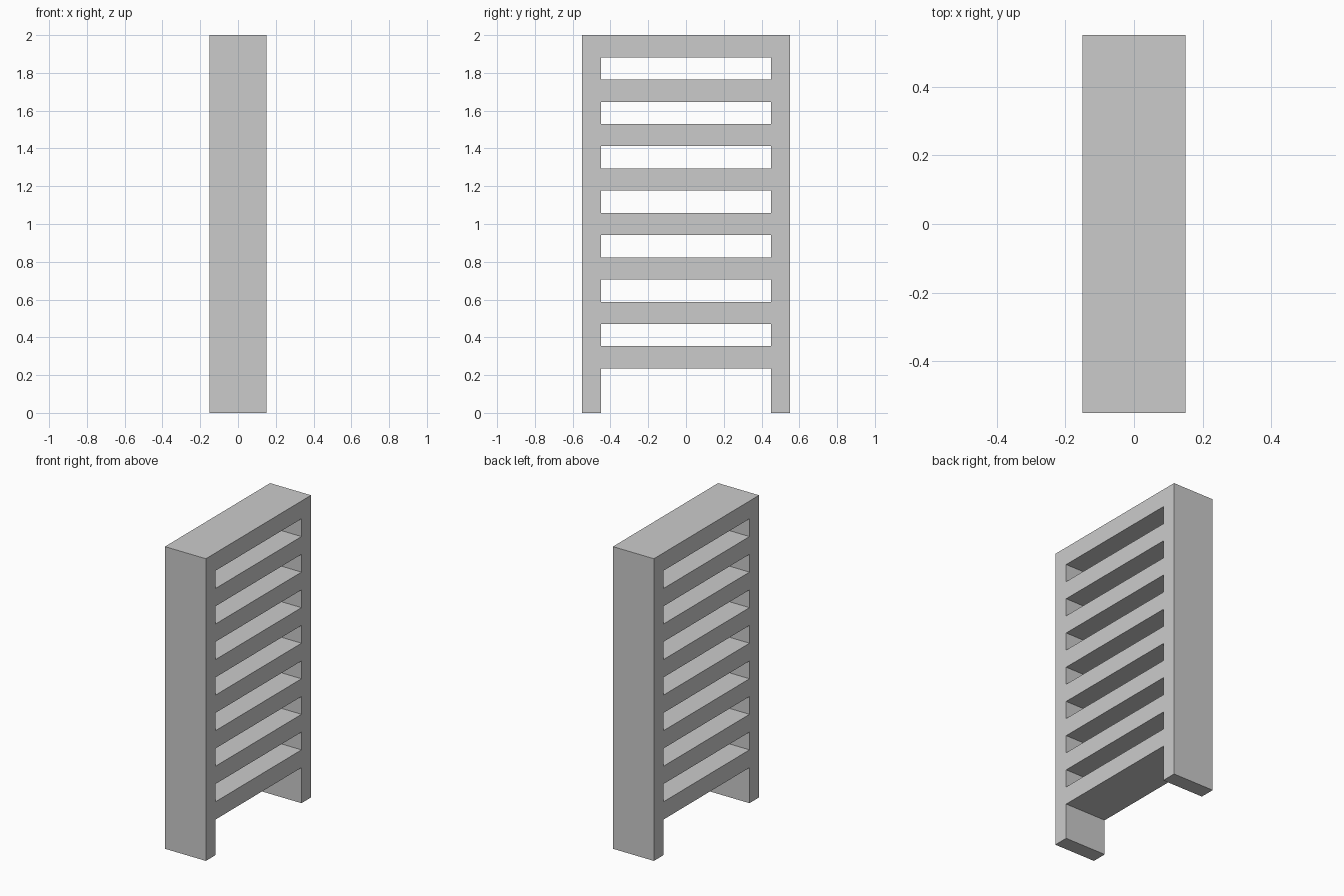
import bpy, bmesh
from mathutils import Vector

if "Cube" in bpy.data.objects:
    bpy.data.objects.remove(bpy.data.objects["Cube"])

STEP = 2 / 17          # slats and gaps share one height
DEPTH = 0.30
Y = [-0.55, -0.45, 0.45, 0.55]
Z = [i * STEP for i in range(18)]

bm = bmesh.new()
grid = [[bm.verts.new((-DEPTH / 2, y, z)) for y in Y] for z in Z]

# Side profile: two posts, with a slat in every second row between them
for row in range(17):
    for col in range(3):
        is_slat = row >= 2 and row % 2 == 0
        if col != 1 or is_slat:
            lo, hi = grid[row], grid[row + 1]
            bm.faces.new((lo[col], lo[col + 1], hi[col + 1], hi[col]))

# Extrude the profile across the full depth
ext = bmesh.ops.extrude_face_region(bm, geom=bm.faces[:], use_keep_orig=True)
moved = [g for g in ext["geom"] if isinstance(g, bmesh.types.BMVert)]
bmesh.ops.translate(bm, vec=Vector((DEPTH, 0, 0)), verts=moved)
bmesh.ops.recalc_face_normals(bm, faces=bm.faces[:])

# Merge the flat strips along the outer sides and top
flat = [e for e in bm.edges if len(e.link_faces) == 2
        and e.calc_face_angle() < 0.001
        and abs(e.link_faces[0].normal.x) < 0.5]
bmesh.ops.dissolve_edges(bm, edges=flat, use_verts=False)

mesh = bpy.data.meshes.new("slatted_frame")
bm.to_mesh(mesh)
bm.free()
bpy.context.collection.objects.link(bpy.data.objects.new("slatted_frame", mesh))
